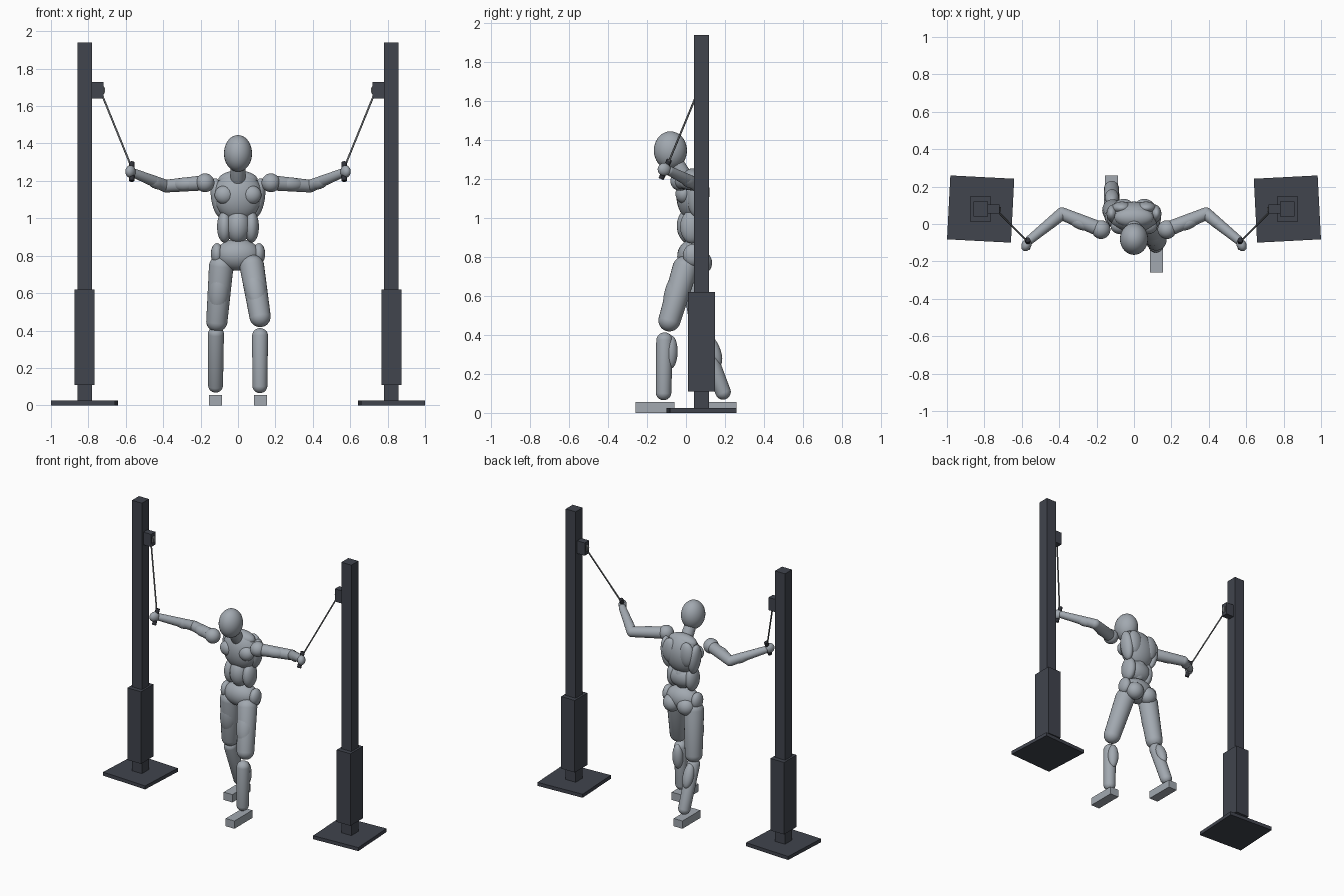
import bpy, bmesh, math
from mathutils import Vector, Matrix

if "Cube" in bpy.data.objects:
    bpy.data.objects.remove(bpy.data.objects["Cube"])


def material(name, rgb):
    m = bpy.data.materials.new(name)
    m.diffuse_color = (*rgb, 1)
    m.use_nodes = True
    m.node_tree.nodes["Principled BSDF"].inputs["Base Color"].default_value = m.diffuse_color
    return m


BODY = material("body grey", (0.36, 0.395, 0.435))
DARK = material("charcoal frame", (0.052, 0.058, 0.075))
GRIP = material("black grip", (0.028, 0.03, 0.038))
STEEL = material("steel cable", (0.16, 0.17, 0.18))


def finish(name, bm, mat, smooth=False):
    me = bpy.data.meshes.new(name)
    for f in bm.faces:
        f.smooth = smooth
    bm.to_mesh(me)
    bm.free()
    me.materials.append(mat)
    ob = bpy.data.objects.new(name, me)
    bpy.context.collection.objects.link(ob)
    return ob


def box(name, loc, size, mat, turn=0.0):
    bm = bmesh.new()
    bmesh.ops.create_cube(bm, size=1, matrix=Matrix.Diagonal((*size, 1)))
    ob = finish(name, bm, mat)
    ob.location = loc
    ob.rotation_euler.z = turn
    return ob


def ball(name, loc, radii, rot=(0, 0, 0), mat=BODY):
    bm = bmesh.new()
    bmesh.ops.create_uvsphere(bm, u_segments=28, v_segments=18, radius=1,
                              matrix=Matrix.Diagonal((*radii, 1)))
    ob = finish(name, bm, mat, True)
    ob.location = loc
    ob.rotation_euler = [math.radians(a) for a in rot]
    return ob


def aim(ob, a, b):
    ob.location = a
    ob.rotation_euler = (b - a).to_track_quat('Z', 'Y').to_euler()


def limb(name, a, b, r1, r2):
    """Tapered capsule between two joint centres."""
    a, b = Vector(a), Vector(b)
    bm = bmesh.new()
    bmesh.ops.create_uvsphere(bm, u_segments=24, v_segments=15, radius=1)
    length = (b - a).length
    for v in bm.verts:
        top = v.co.z > 0
        v.co *= r2 if top else r1
        v.co.z += length if top else 0
    aim(finish(name, bm, BODY, True), a, b)


def rod(name, a, b, r, mat, sides=12):
    a, b = Vector(a), Vector(b)
    bm = bmesh.new()
    length = (b - a).length
    bmesh.ops.create_cone(bm, cap_ends=True, segments=sides, radius1=r, radius2=r,
                          depth=length, matrix=Matrix.Translation((0, 0, length / 2)))
    ob = finish(name, bm, mat)
    for p in ob.data.polygons:
        p.use_smooth = len(p.vertices) == 4
    aim(ob, a, b)


# Parts that repeat on both sides
for s, side in ((-1, "right"), (1, "left")):
    n = lambda part: f"{side}_{part}"

    # Cable towers, with the base plates turned slightly inward
    t = math.radians(3) * s
    box(n("base_plate"), (.82 * s, .08, .0125), (.342, .342, .025), DARK, t)
    box(n("post"), (.82 * s, .08, .98), (.078, .078, 1.92), DARK)
    box(n("post_sleeve"), (.82 * s, .08, .365), (.107, .14, .51), DARK)
    box(n("pulley_block"), (.75 * s, .08, 1.685), (.06, .048, .09), DARK)
    rod(n("pulley_wheel"), (.742 * s, .068, 1.685), (.742 * s, .092, 1.685), .032, STEEL, 20)
    rod(n("cable"), (.727 * s, .066, 1.66), (.572 * s, -.092, 1.28), .005, STEEL, 8)
    rod(n("handle"), (.568 * s, -.085, 1.30), (.568 * s, -.128, 1.20), .014, GRIP)

    # Arms
    sh, el, wr = (.176 * s, -.03, 1.19), (.385 * s, .055, 1.172), (.557 * s, -.085, 1.242)
    ball(n("shoulder"), sh, (.05, .05, .05))
    limb(n("upper_arm"), sh, el, .041, .034)
    ball(n("biceps"), (.285 * s, .005, 1.182), (.07, .035, .036), (0, 3 * s, 22 * s))
    limb(n("forearm"), el, wr, .034, .024)
    ball(n("forearm_muscle"), (.44 * s, .01, 1.192), (.06, .031, .033), (0, -22 * s, -39 * s))
    ball(n("hand"), (.575 * s, -.112, 1.25), (.026, .035, .033), (0, 0, 25 * s))

    # Paired torso muscles
    ball(n("pectoral"), (.073 * s, -.012, 1.125), (.052, .042, .05))
    ball(n("lat"), (.108 * s, .055, 1.11), (.036, .05, .105), (0, 8 * s, 0))
    ball(n("shoulder_blade"), (.065 * s, .085, 1.14), (.055, .035, .085))
    ball(n("oblique"), (.072 * s, .03, .955), (.04, .06, .085))
    ball(n("hip"), (.112 * s, .035, .81), (.033, .05, .057))
    ball(n("glute"), (.055 * s, .077, .77), (.06, .057, .06))

# Head, neck and torso
ball("head", (0, -.08, 1.347), (.075, .085, .098))
limb("neck", (0, 0, 1.2), (0, -.055, 1.29), .042, .038)
ball("trapezius", (0, .035, 1.205), (.105, .055, .05))
ball("rib_cage", (0, .035, 1.12), (.13, .085, .135))
ball("abdomen", (0, .025, .96), (.065, .072, .095))
ball("waist", (0, .035, .955), (.1, .065, .075))
ball("pelvis", (0, .035, .805), (.118, .08, .085))

# Legs in a split stance: hip, knee, ankle, foot centre
stance = {
    "front": ((.075, -.005, .74), (.118, -.085, .475), (.118, -.11, .37), (.117, -.115, .105),
              (.12, -.16, .0275)),
    "rear": ((-.09, .04, .74), (-.113, .075, .45), (-.118, .085, .38), (-.12, .19, .108),
             (-.12, .16, .0275)),
}
for leg, (hip, knee, top, ankle, foot) in stance.items():
    limb(leg + "_thigh", hip, knee, .066, .057)
    limb(leg + "_shin", top, ankle, .043, .04)
    mid = Vector(hip).lerp(Vector(knee), .45) + Vector((0, -.012, 0))
    aim_dir = Vector(knee) - Vector(hip)
    quad = ball(leg + "_quad", mid, (.058, .055, .13))
    quad.rotation_euler = aim_dir.to_track_quat('Z', 'Y').to_euler()
    calf = ball(leg + "_calf", Vector(top).lerp(Vector(ankle), .22) + Vector((0, .034, 0)),
                (.037, .034, .085))
    calf.rotation_euler = (Vector(ankle) - Vector(top)).to_track_quat('Z', 'Y').to_euler()
    box(leg + "_foot", foot, (.068, .2, .055), BODY)
